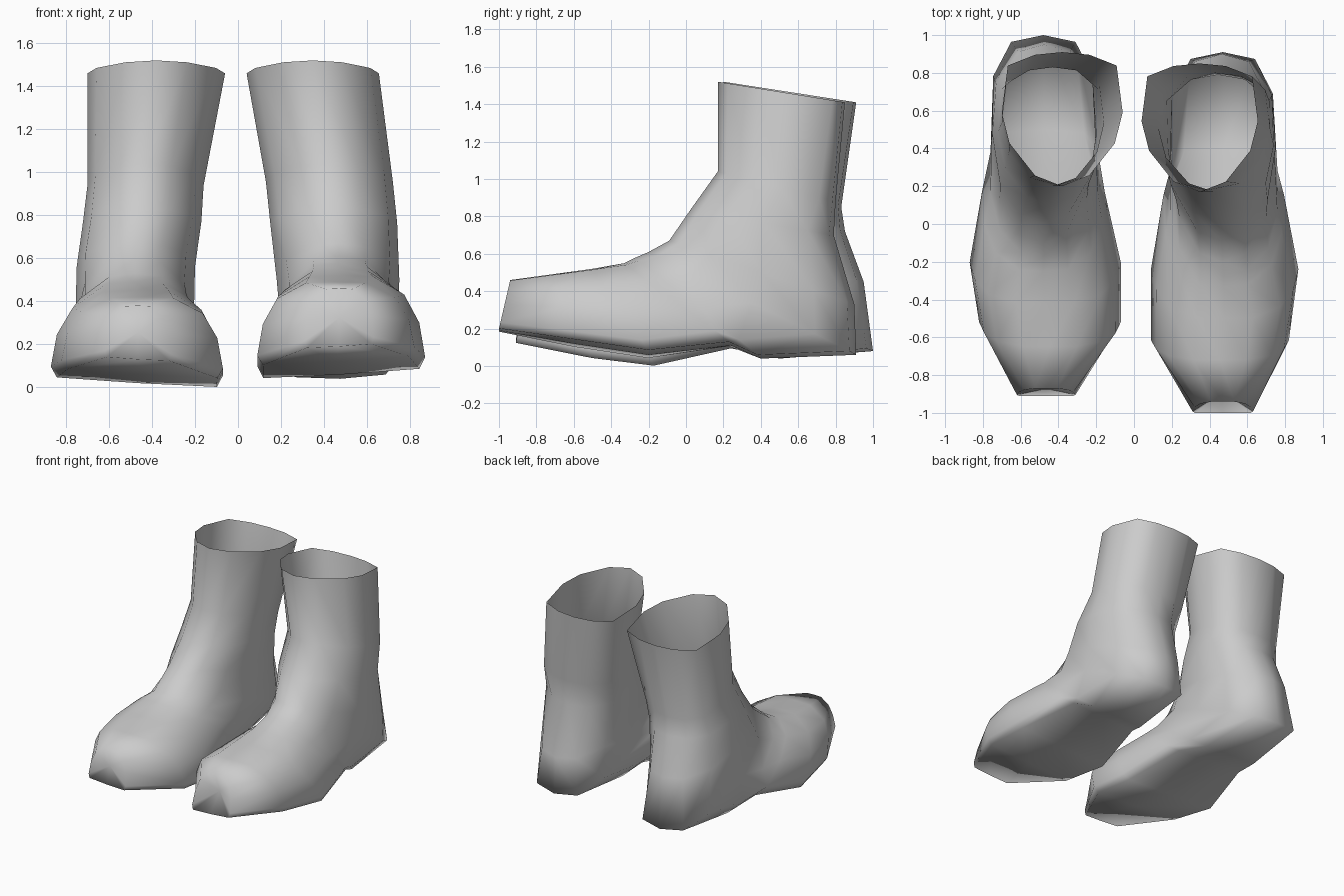
import bpy
import bmesh

cube = bpy.data.objects.get("Cube")
if cube:
    bpy.data.objects.remove(cube, do_unlink=True)

grey = bpy.data.materials.new("plain grey")
grey.use_nodes = True
colour = (0.6, 0.6, 0.6, 1)
grey.diffuse_color = colour
grey.node_tree.nodes["Principled BSDF"].inputs["Base Color"].default_value = colour

# Half cross-sections: (share of half width, share of the way from front to back)
CUFF = [(0, 0), (.45, .08), (.87, .32), (1, .55), (.9, .9), (.45, .98), (0, 1)]
HEEL = [(0, 0), (.45, .05), (.85, .22), (1, .5), (.93, .78), (.5, .96), (0, 1)]
FOOT = [(0, 0), (.38, .01), (.75, .2), (.93, .5), (1, .87), (.93, .99), (0, 1)]

# Section per row: front y, front z, back y, back z, inner x, outer x
LEFT = [
    (.17, 1.52, .85, 1.41, .04, .655),
    (.17, 1.04, .80, .88, .13, .72),
    (.02, .83, .79, .70, .15, .74),
    (-.09, .67, .90, .33, .18, .75),
    (-.20, .61, .91, .06, .19, .75),
    (-.27, .58, .40, .04, .18, .77),
    (-.33, .55, .24, .11, .15, .80),
    (-.50, .52, -.20, .06, .09, .87),
    (-.72, .49, -.60, .12, .09, .82),
    (-.94, .46, -1.0, .19, .31, .63),
]
RIGHT = [
    (.20, 1.52, .91, 1.41, .06, .70),
    (.20, 1.04, .83, .85, .16, .70),
    (.10, .83, .85, .72, .17, .72),
    (.00, .67, .95, .45, .20, .75),
    (-.10, .60, 1.0, .08, .20, .76),
    (-.17, .53, .50, .04, .18, .77),
    (-.25, .49, .25, .10, .15, .81),
    (-.42, .45, -.17, .02, .07, .87),
    (-.65, .42, -.50, .06, .07, .82),
    (-.87, .38, -.91, .13, .31, .62),
]


def mix(first, second, amount):
    return [(a + (c - a) * amount, b + (d - b) * amount)
            for (a, b), (c, d) in zip(first, second)]


def ring_points(section, i):
    """Closed loop of points, changing from cuff to heel to foot shape."""
    fy, fz, by, bz, inner, outer = section
    centre, half = (inner + outer) / 2, (outer - inner) / 2
    flat = min(max((i - 3) / 4, 0), 1)
    shape = mix(mix(CUFF, HEEL, min(i / 3, 1)), FOOT, flat)
    loop = shape + [(-u, v) for u, v in reversed(shape[1:-1])]
    # The sole leans up slightly towards its outer edge
    return [(centre + u * half, fy + (by - fy) * v,
             fz + (bz - fz) * v + .06 * u * half * flat * v) for u, v in loop]


def make_boot(name, sections, side, dent):
    bm = bmesh.new()
    rings = [[bm.verts.new((side * x, y, z)) for x, y, z in ring_points(section, i)]
             for i, section in enumerate(sections)]
    # Skin of the shaft and foot, left open at the top
    for upper, lower in zip(rings, rings[1:]):
        for i in range(len(upper)):
            j = (i + 1) % len(upper)
            bm.faces.new((upper[i], upper[j], lower[j], lower[i]))
    # Toe end with a shallow dent
    toe = rings[-1]
    fy, fz, by, bz, inner, outer = sections[-1]
    tip = bm.verts.new((side * (inner + outer) / 2, (fy + by) / 2 + dent, (fz + bz) / 2))
    for i in range(len(toe)):
        bm.faces.new((toe[i], toe[(i + 1) % len(toe)], tip))
    bmesh.ops.recalc_face_normals(bm, faces=bm.faces)
    mesh = bpy.data.meshes.new(name)
    bm.to_mesh(mesh)
    bm.free()
    mesh.materials.append(grey)
    mesh.shade_smooth()
    boot = bpy.data.objects.new(name, mesh)
    bpy.context.collection.objects.link(boot)


make_boot("left_boot", LEFT, 1, .08)
make_boot("right_boot", RIGHT, -1, .02)
